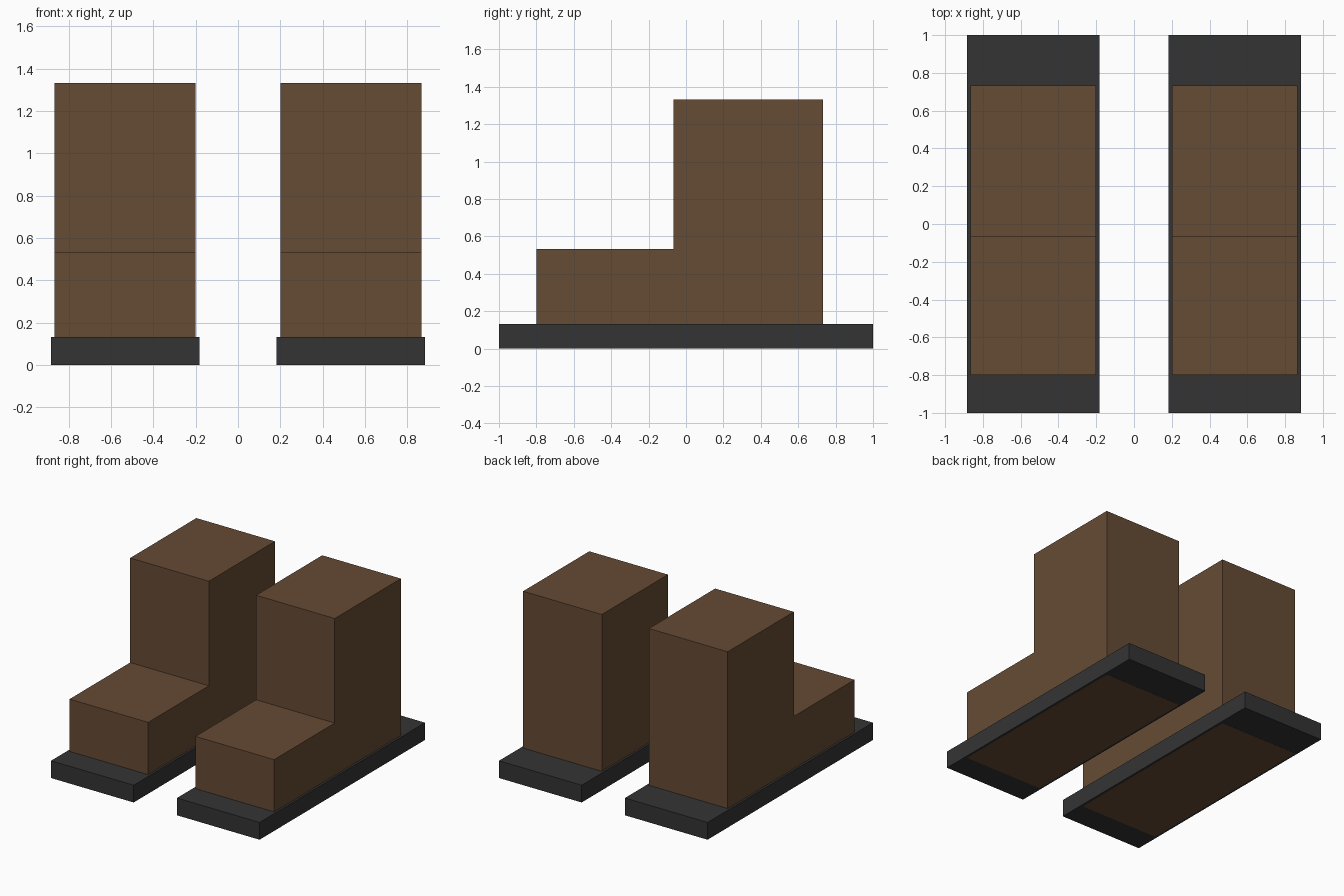
import bpy

if "Cube" in bpy.data.objects:
    bpy.data.objects.remove(bpy.data.objects["Cube"])


def material(name, color):
    m = bpy.data.materials.new(name)
    m.diffuse_color = (*color, 1.0)
    m.use_nodes = True
    m.node_tree.nodes["Principled BSDF"].inputs["Base Color"].default_value = m.diffuse_color
    return m


def extrude_profile(name, profile, x0, x1, mat):
    """Solid made by extruding a (y, z) side profile from x0 to x1."""
    n = len(profile)
    verts = [(x, y, z) for x in (x0, x1) for y, z in profile]
    faces = [tuple(reversed(range(n))), tuple(range(n, 2 * n))]
    faces += [(i, (i + 1) % n, n + (i + 1) % n, n + i) for i in range(n)]
    mesh = bpy.data.meshes.new(name)
    mesh.from_pydata(verts, [], faces)
    mesh.materials.append(mat)
    obj = bpy.data.objects.new(name, mesh)
    bpy.context.collection.objects.link(obj)
    return obj


brown = material("brown leather", (0.133, 0.070, 0.035))
black = material("dark rubber", (0.034, 0.034, 0.034))

# Side profiles: flat sole, and L-shaped upper with low toe and tall shaft.
# The upper reaches the ground and shows through the underside of the sole.
SOLE = [(-1, 0.001), (1, 0.001), (1, 0.133), (-1, 0.133)]
UPPER = [(-0.8, 0), (0.733, 0), (0.733, 1.333), (-0.067, 1.333),
         (-0.067, 0.533), (-0.8, 0.533)]

# Left and right boots
for side, cx in (("left", -0.533), ("right", 0.533)):
    extrude_profile(side + "_sole", SOLE, cx - 0.35, cx + 0.35, black)
    extrude_profile(side + "_boot_upper", UPPER, cx - 0.333, cx + 0.333, brown)
